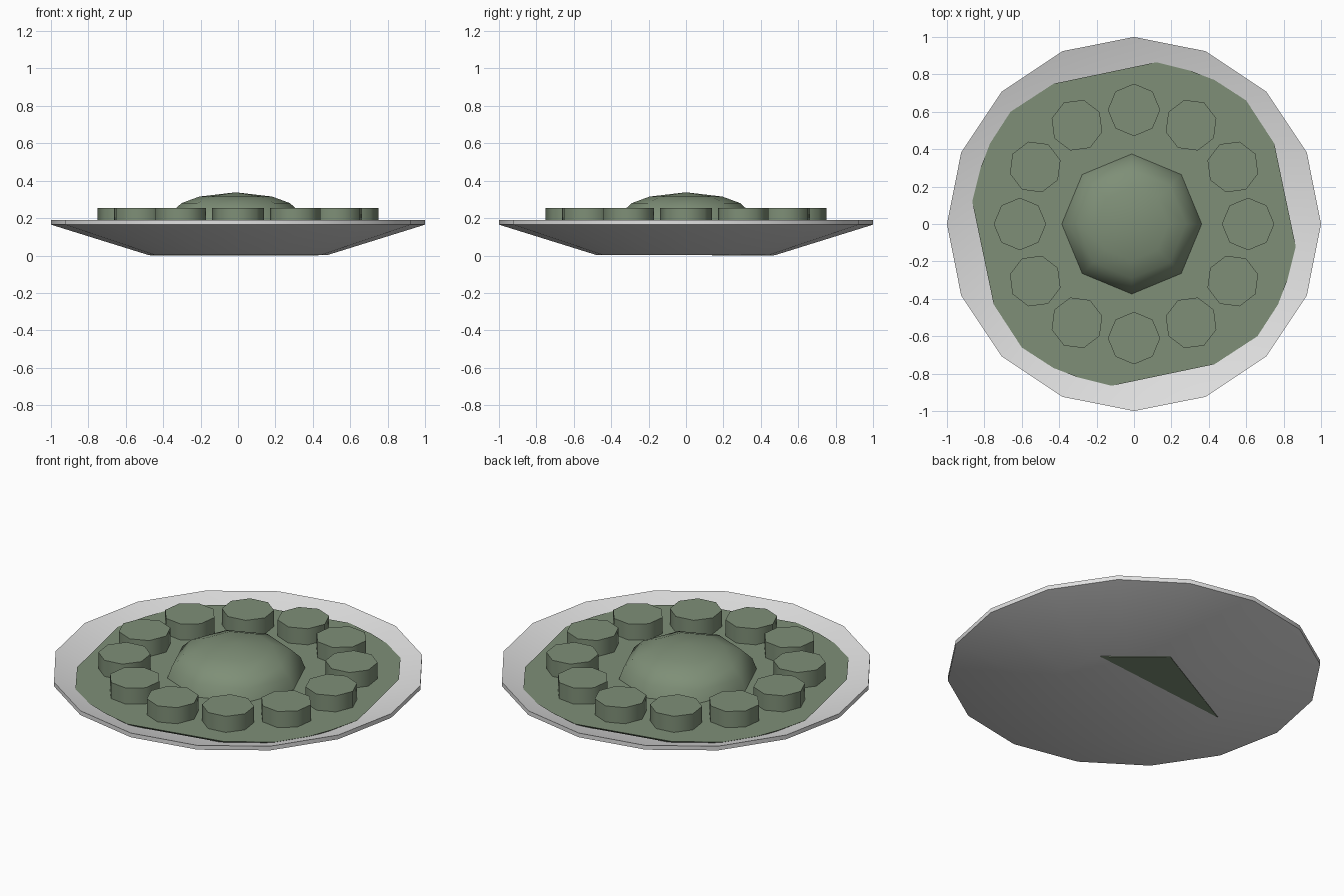
import bpy, bmesh
from math import cos, sin, pi, radians

old = bpy.data.objects.get("Cube")
if old:
    bpy.data.objects.remove(old, do_unlink=True)


def material(name, rgb):
    m = bpy.data.materials.new(name)
    m.use_nodes = True
    m.diffuse_color = (*rgb, 1)
    m.node_tree.nodes["Principled BSDF"].inputs["Base Color"].default_value = (*rgb, 1)
    return m


GREY = material("pale grey", (0.75, 0.75, 0.75))
GREEN = material("sage green", (0.21, 0.275, 0.185))


def ring(count, radius, z, start=0.0):
    return [(radius * cos(start + 2 * pi * i / count),
             radius * sin(start + 2 * pi * i / count), z) for i in range(count)]


def loft(name, loops, mat, angle=40, location=(0, 0, 0)):
    """Skin a stack of loops (bottom or outside first) and cap both ends."""
    bm = bmesh.new()
    rows = [[bm.verts.new(p) for p in loop] for loop in loops]
    n = len(rows[0])
    for a, b in zip(rows, rows[1:]):
        for i in range(n):
            j = (i + 1) % n
            bm.faces.new((a[i], a[j], b[j], b[i]))
    bm.faces.new(rows[0][::-1])
    bm.faces.new(rows[-1])
    bmesh.ops.remove_doubles(bm, verts=bm.verts, dist=0.0005)
    bmesh.ops.recalc_face_normals(bm, faces=bm.faces)
    mesh = bpy.data.meshes.new(name)
    bm.to_mesh(mesh)
    bm.free()
    mesh.materials.append(mat)
    obj = bpy.data.objects.new(name, mesh)
    obj.location = location
    bpy.context.collection.objects.link(obj)
    bpy.ops.object.select_all(action="DESELECT")
    obj.select_set(True)
    bpy.context.view_layer.objects.active = obj
    bpy.ops.object.shade_smooth_by_angle(angle=radians(angle))
    return obj


# Shallow sixteen-sided dish with a thin vertical lip
dish_profile = [(0.48, 0.003), (1.0, 0.165), (1.0, 0.19), (0.48, 0.027)]
loft("dish", [ring(16, r, z) for r, z in dish_profile], GREY)

# Flat filling whose outline repeats every quarter turn
quarter = [(0.75, 0.43), (0.60, 0.66), (0.43, 0.77), (0.30, 0.82), (0.12, 0.865)]
outline = []
for turn in range(4):
    outline += quarter
    quarter = [(-y, x) for x, y in quarter]
loft("filling", [[(x * s, y * s, z) for x, y in outline]
                 for s, z in ((0.6, 0.06), (0.97, 0.14), (1.0, 0.16))], GREEN, 30)

# Low eight-sided dome in the middle
dome_profile = [(0.378, 0.15), (0.35, 0.225), (0.29, 0.28), (0.195, 0.315), (0.0, 0.338)]
loft("dome", [ring(8, r, z) for r, z in dome_profile], GREEN, 50, (-0.012, 0, 0))

# Circle of twelve eight-sided discs
for i in range(12):
    a = i * pi / 6
    loft("disc_%02d" % (i + 1), [ring(8, 0.14, z, a) for z in (0.15, 0.255)],
         GREEN, 50, (0.61 * cos(a), 0.61 * sin(a), 0))

# Thin green patch under the dish
corners = [radians(d) for d in (28.5, 73.5, 163.5)]
loft("underside_patch", [[(0.49 * cos(a), 0.49 * sin(a), z) for a in corners]
                         for z in (0.0, 0.004)], GREEN)
